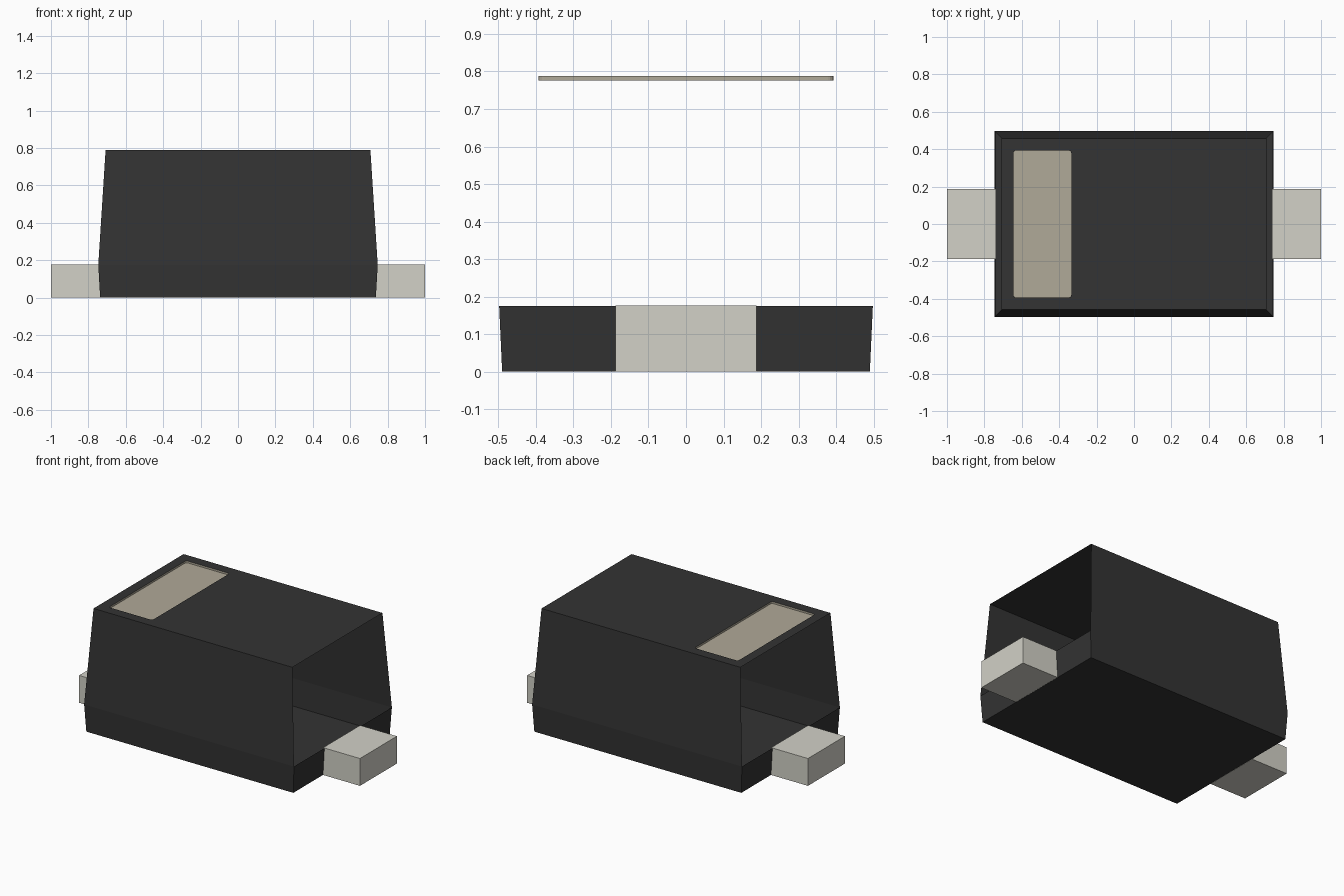
import bpy
import bmesh
import math

old = bpy.data.objects.get("Cube")
if old:
    bpy.data.objects.remove(old, do_unlink=True)


def material(name, rgb):
    m = bpy.data.materials.new(name)
    m.use_nodes = True
    m.diffuse_color = (*rgb, 1)
    m.node_tree.nodes["Principled BSDF"].inputs["Base Color"].default_value = (*rgb, 1)
    return m


BLACK = material("black plastic", (0.033, 0.033, 0.033))
METAL = material("grey metal", (0.645, 0.638, 0.572))
TAN = material("light brown", (0.435, 0.398, 0.316))


def make_object(name, bm, mat, fix_normals=True):
    if fix_normals:
        bmesh.ops.recalc_face_normals(bm, faces=bm.faces)
    me = bpy.data.meshes.new(name)
    bm.to_mesh(me)
    bm.free()
    me.materials.append(mat)
    ob = bpy.data.objects.new(name, me)
    bpy.context.collection.objects.link(ob)
    return ob


def rounded_rect(x0, x1, y0, y1, r, steps=4):
    pts = []
    corners = [(x1 - r, y1 - r), (x0 + r, y1 - r), (x0 + r, y0 + r), (x1 - r, y0 + r)]
    for i, (cx, cy) in enumerate(corners):
        for s in range(steps + 1):
            a = math.pi / 2 * (i + s / steps)
            pts.append((cx + r * math.cos(a), cy + r * math.sin(a)))
    return pts


TOP, SEAM = 0.788, 0.175
SECTIONS = [(0.737, 0.49, 0), (0.747, 0.498, SEAM), (0.708, 0.458, TOP)]  # half x, half y, z
MARK = rounded_rect(-0.645, -0.335, -0.393, 0.393, 0.015)

# Body shell: tapered walls, ends open above the seam, top with a cut-out
bm = bmesh.new()
rings = [[bm.verts.new((sx * hx, sy * hy, z)) for sx, sy in ((-1, -1), (1, -1), (1, 1), (-1, 1))]
         for hx, hy, z in SECTIONS]
for level, (lo, hi) in enumerate(zip(rings, rings[1:])):
    for i in range(4):
        if level == 1 and i in (1, 3):
            continue
        j = (i + 1) % 4
        bm.faces.new((lo[i], lo[j], hi[j], hi[i]))
bm.faces.new(rings[0][::-1])
# Top plate filled between its outline and the cut-out
outline = rings[2]
edges = []
for i in range(4):
    a, b = outline[i], outline[(i + 1) % 4]
    edges.append(bm.edges.get((a, b)) or bm.edges.new((a, b)))
hole = [bm.verts.new((x, y, TOP)) for x, y in MARK]
edges += [bm.edges.new((hole[i], hole[(i + 1) % len(hole)])) for i in range(len(hole))]
bmesh.ops.triangle_fill(bm, use_beauty=True, edges=edges, normal=(0, 0, 1))
make_object("body", bm, BLACK)

# Polarity band: shallow recessed tray in the cut-out
bm = bmesh.new()
low = [bm.verts.new((x, y, TOP - 0.012)) for x, y in MARK]
high = [bm.verts.new((x, y, TOP)) for x, y in MARK]
bm.faces.new(low)
for i in range(len(low)):
    j = (i + 1) % len(low)
    bm.faces.new((low[j], low[i], high[i], high[j]))
make_object("polarity_band", bm, TAN, fix_normals=False)

# Terminals, one at each end
for side, name in ((1, "left_terminal"), (-1, "right_terminal")):
    bm = bmesh.new()
    bmesh.ops.create_cube(bm, size=1)
    for v in bm.verts:
        v.co.x = side * (1.0 if v.co.x * side > 0 else 0.738)
        v.co.y *= 0.376
        v.co.z = SEAM + 0.001 if v.co.z > 0 else 0
    make_object(name, bm, METAL)
